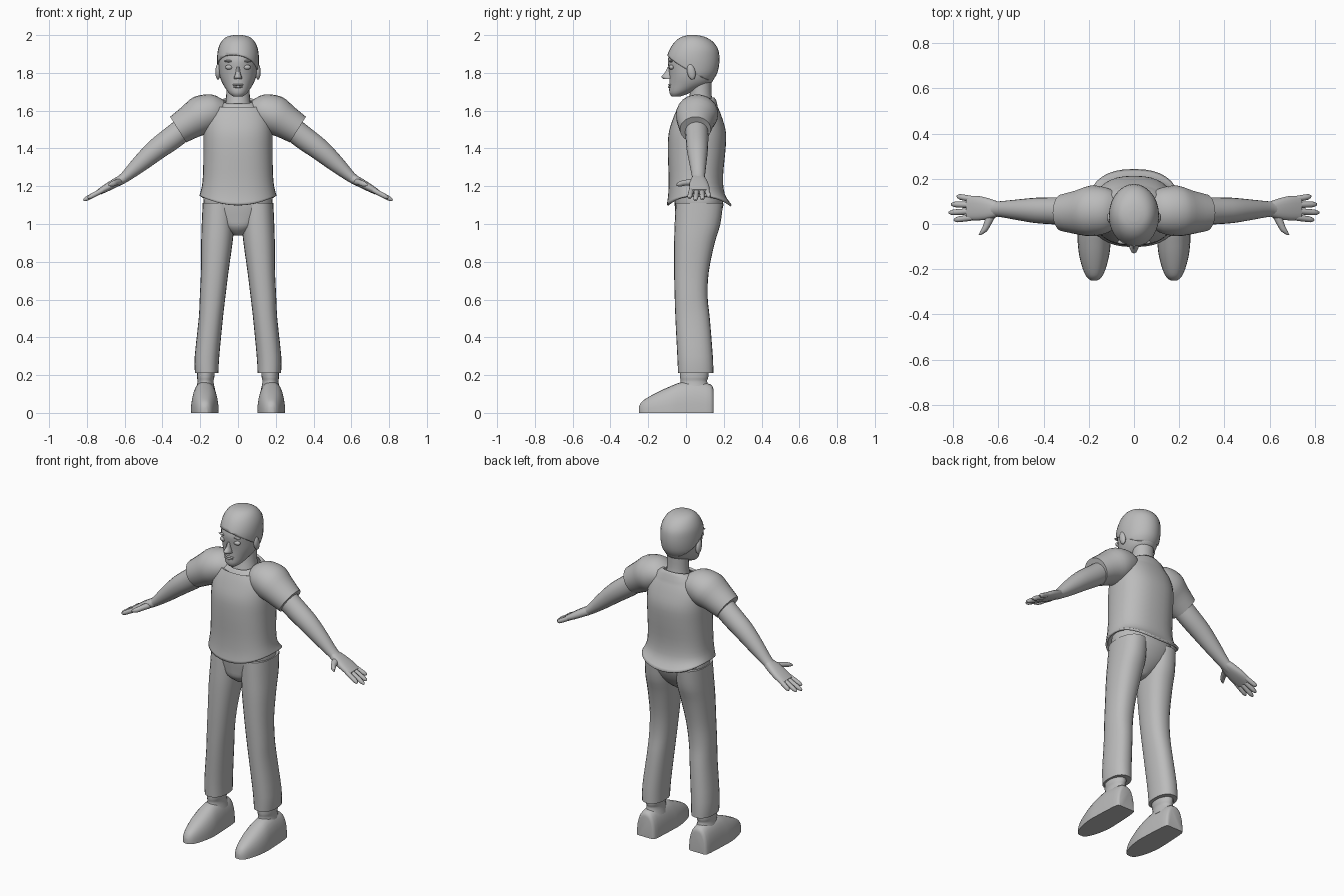
import bpy, bmesh, math
from mathutils import Vector, Matrix

if "Cube" in bpy.data.objects:
    bpy.data.objects.remove(bpy.data.objects["Cube"])

grey = bpy.data.materials.new("plain grey")
grey.diffuse_color = (0.5, 0.5, 0.5, 1)
grey.use_nodes = True
grey.node_tree.nodes["Principled BSDF"].inputs["Base Color"].default_value = grey.diffuse_color


def finish(name, bm, mirror=False, shell=0, angle=50):
    bmesh.ops.recalc_face_normals(bm, faces=bm.faces)
    me = bpy.data.meshes.new(name)
    bm.to_mesh(me)
    bm.free()
    ob = bpy.data.objects.new(name, me)
    bpy.context.collection.objects.link(ob)
    me.materials.append(grey)
    bpy.ops.object.select_all(action='DESELECT')
    ob.select_set(True)
    bpy.context.view_layer.objects.active = ob
    bpy.ops.object.shade_smooth_by_angle(angle=math.radians(angle))
    if shell:
        mod = ob.modifiers.new("shell", 'SOLIDIFY')
        mod.thickness = shell
    if mirror:
        ob.modifiers.new("mirror", 'MIRROR')
    return ob


def spline(a, b, c, d, t):
    return 0.5 * (2*b + (c-a)*t + (2*a-5*b+4*c-d)*t*t + (3*b-a-3*c+d)*t**3)


def loft(rings, n=24, p=2.0, steps=3, caps=(True, True)):
    """Skin smooth tube through rings of (centre, half axis u, half axis v)."""
    rings = [[Vector(q) for q in r] for r in rings]
    full = []
    for i in range(len(rings) - 1):
        quad = [rings[max(0, min(len(rings)-1, k))] for k in (i-1, i, i+1, i+2)]
        for s in range(steps):
            full.append([spline(*[r[j] for r in quad], s/steps) for j in range(3)])
    full.append(rings[-1])
    bm = bmesh.new()
    loops = []
    for c, u, v in full:
        loop = []
        for k in range(n):
            a = 2*math.pi*k/n
            ca, sa = math.cos(a), math.sin(a)
            loop.append(bm.verts.new(c + u*math.copysign(abs(ca)**(2/p), ca)
                                     + v*math.copysign(abs(sa)**(2/p), sa)))
        loops.append(loop)
    for a, b in zip(loops, loops[1:]):
        for k in range(n):
            bm.faces.new((a[k], a[(k+1) % n], b[(k+1) % n], b[k]))
    if caps[0]:
        bm.faces.new(loops[0])
    if caps[1]:
        bm.faces.new(loops[-1])
    return bm


def level(z, rx, yf, yb, cx=0.0):
    """Horizontal ring from half width, front and back."""
    return ((cx, (yf+yb)/2, z), (rx, 0, 0), (0, (yb-yf)/2, 0))


def limb(points):
    """Rings across a path in the xz plane: (x, y, z, half depth y, half thickness)."""
    out = []
    for i, (x, y, z, ry, rt) in enumerate(points):
        a, b = points[max(i-1, 0)], points[min(i+1, len(points)-1)]
        d = Vector((b[0]-a[0], 0, b[2]-a[2])).normalized()
        out.append(((x, y, z), (0, ry, 0), (-d.z*rt, 0, d.x*rt)))
    return out


def ball(name, loc, size, mirror=False, turn=0):
    bm = bmesh.new()
    bmesh.ops.create_uvsphere(bm, u_segments=16, v_segments=10, radius=1)
    bmesh.ops.transform(bm, verts=bm.verts, matrix=Matrix.Translation(loc)
                        @ Matrix.Rotation(turn, 4, 'X') @ Matrix.Diagonal((*size, 1)))
    finish(name, bm, mirror)


# Head and neck
skull = [(1.675, .025, -.075, -.03), (1.695, .05, -.088, .025), (1.74, .08, -.088, .125),
         (1.78, .096, -.088, .153), (1.82, .102, -.092, .166), (1.87, .104, -.096, .170),
         (1.92, .098, -.078, .162), (1.96, .080, -.05, .133), (1.984, .053, -.015, .092),
         (1.993, .015, .02, .05)]
finish("head", loft([level(*s) for s in skull], n=28))
finish("neck", loft([level(1.57, .08, -.01, .15), level(1.64, .066, .01, .142),
                     level(1.69, .062, .02, .135), level(1.77, .062, .02, .135)]))

# Hair cap, cut off along a sloping hairline
hair = loft([level(z+.007, rx+.007, yf-.007, yb+.007) for z, rx, yf, yb in skull[2:]], n=28,
            caps=(False, True))
bmesh.ops.bisect_plane(hair, geom=hair.verts[:] + hair.edges[:] + hair.faces[:],
                       plane_co=(0, -.10, 1.895), plane_no=(.18, .56, 1), clear_inner=True)
finish("hair", hair, shell=.012)

# Face details
nose = loft([level(1.83, .010, -.098, -.06), level(1.80, .013, -.113, -.06),
             level(1.78, .020, -.130, -.06), level(1.767, .022, -.118, -.06)], n=12)
finish("nose", nose)
ball("eye", (.047, -.076, 1.83), (.021, .014, .013), True)
ball("brow", (.047, -.080, 1.862), (.027, .010, .006), True)
ball("upper_lip", (0, -.083, 1.737), (.030, .012, .006))
ball("lower_lip", (0, -.083, 1.726), (.024, .012, .007))
ball("ear", (.106, .028, 1.805), (.014, .022, .042), True, .2)

# Shirt body with curved hem and tilted neckline
shirt = loft([level(1.10, .205, -.102, .243), level(1.16, .196, -.094, .205),
              level(1.25, .186, -.092, .196), level(1.38, .183, -.096, .208),
              level(1.48, .183, -.092, .212), level(1.56, .175, -.068, .192),
              level(1.62, .14, -.042, .168), level(1.655, .085, -.018, .15)],
             n=36, p=2.4, caps=(False, False))
for v in shirt.verts:
    if v.co.z < 1.2:
        v.co.z += .05 * (v.co.x/.205)**2 * (1.2-v.co.z)/.1
    elif v.co.z > 1.63:
        v.co.z += .2 * (v.co.y-.07)
finish("shirt", shirt, shell=.012)

# Sleeves and arms
finish("sleeve", loft(limb([(.07, .065, 1.605, .07, .05), (.12, .06, 1.60, .10, .088),
                            (.19, .058, 1.578, .112, .104), (.25, .052, 1.542, .098, .091),
                            (.317, .05, 1.50, .082, .08)])), True)
finish("arm", loft(limb([(.28, .055, 1.51, .062, .062), (.35, .058, 1.455, .060, .062),
                         (.435, .06, 1.392, .056, .057), (.52, .063, 1.318, .045, .045),
                         (.60, .066, 1.247, .034, .028), (.64, .067, 1.222, .036, .024)]), n=20), True)

# Hands: palm, four fingers and thumb
finish("palm", loft(limb([(.60, .066, 1.245, .032, .024), (.64, .067, 1.223, .046, .024),
                          (.69, .070, 1.195, .054, .021), (.735, .071, 1.170, .053, .016)]),
                    n=20, p=2.5), True)
for k, (y0, y1, x1) in enumerate([(.029, .018, .795), (.057, .050, .818),
                                  (.084, .087, .808), (.110, .122, .782)]):
    path = []
    for t, r in ((0, .014), (.5, .0135), (.85, .012), (1, .005)):
        x = .715 + (x1-.715)*t
        path.append((x, y0 + (y1-y0)*t, 1.18 - (x-.715)*.53, r, r))
    finish("finger_%d" % (k+1), loft(limb(path), n=10, steps=2), True)
finish("thumb", loft([((.635, .03, 1.222), (.020, 0, -.008), (.008, 0, .016)),
                      ((.650, -.005, 1.218), (.016, 0, -.006), (.006, 0, .014)),
                      ((.665, -.032, 1.212), (.014, 0, -.006), (.006, 0, .013)),
                      ((.682, -.049, 1.208), (.006, 0, -.002), (.002, 0, .006))], n=10), True)

# Trousers
finish("trouser_seat", loft([level(.94, .022, .0, .09), level(.98, .09, -.042, .135),
                             level(1.03, .145, -.052, .172), level(1.10, .182, -.06, .198),
                             level(1.16, .178, -.06, .185)], n=28, p=2.3))
finish("trouser_leg", loft([level(.21, .062, -.042, .145, .166), level(.30, .065, -.046, .142, .164),
                            level(.50, .064, -.056, .126, .144), level(.62, .068, -.060, .114, .134),
                            level(.75, .073, -.063, .121, .123), level(.90, .083, -.063, .152, .112),
                            level(1.0, .086, -.060, .182, .106), level(1.11, .085, -.055, .196, .102)],
                           n=24, p=2.3), True)

# Ankles and shoes
finish("ankle", loft([level(.12, .052, -.04, .13, .172), level(.165, .042, -.028, .112, .172),
                      level(.19, .046, -.032, .118, .171), level(.24, .046, -.032, .118, .168)], n=20), True)
shoe = loft([((.176, y, 0), (w, 0, 0), (0, 0, h)) for y, w, h in
             [(.145, .048, .125), (.128, .062, .152), (.04, .069, .168), (-.03, .072, .161),
              (-.08, .073, .142), (-.14, .066, .115), (-.20, .050, .083), (-.235, .033, .058),
              (-.25, .014, .030)]], n=28, p=2.4)
for v in shoe.verts:
    v.co.z = max(v.co.z, 0)
bmesh.ops.remove_doubles(shoe, verts=shoe.verts, dist=.0005)
finish("shoe", shoe, True)
